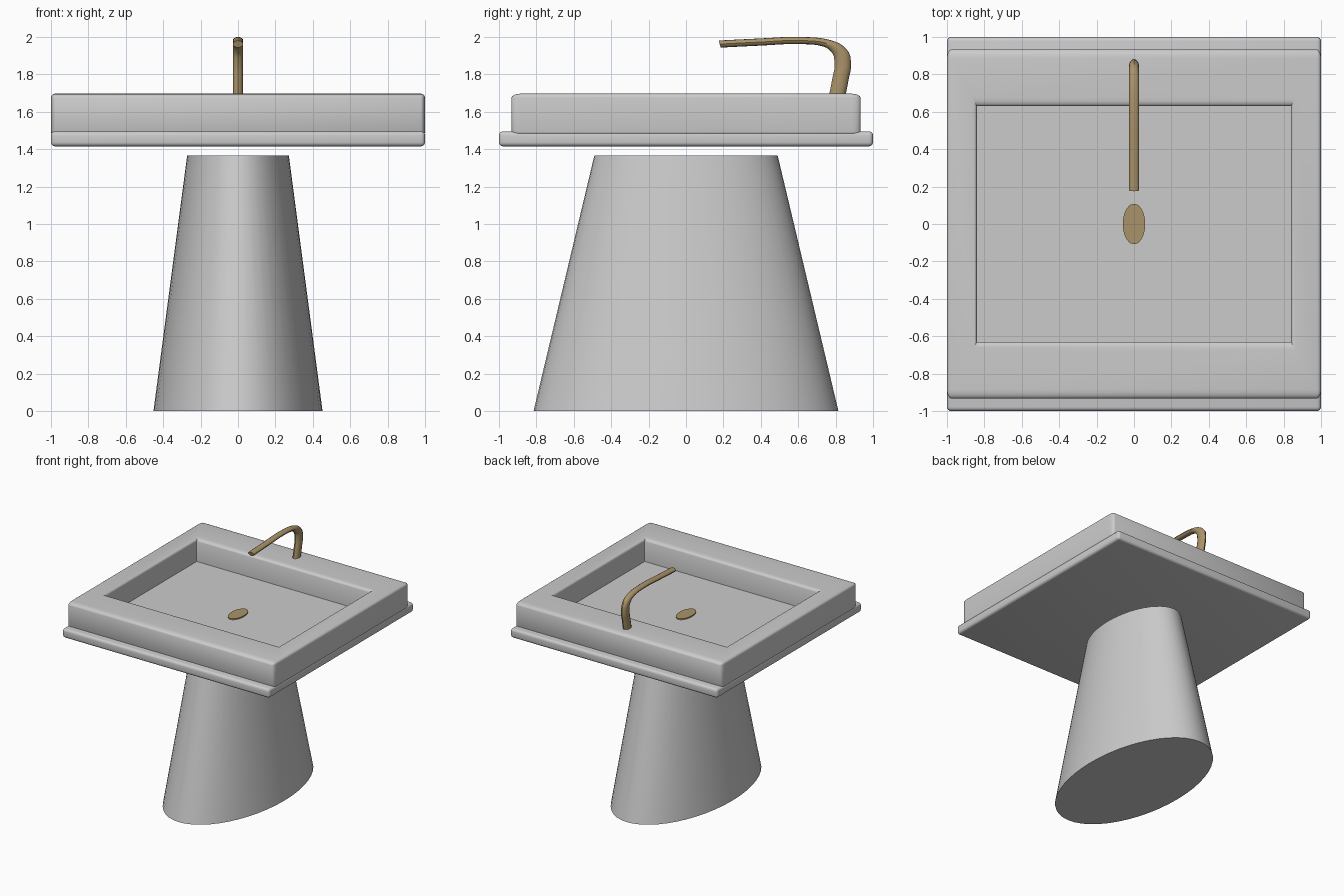
import bpy, bmesh, math
from mathutils import Vector

if "Cube" in bpy.data.objects:
    bpy.data.objects.remove(bpy.data.objects["Cube"])

brass = bpy.data.materials.new("brass")
brass.diffuse_color = (0.40, 0.29, 0.14, 1)
brass.use_nodes = True
brass.node_tree.nodes["Principled BSDF"].inputs["Base Color"].default_value = brass.diffuse_color


def finish(bm, name, scale=(1, 1, 1), material=None):
    bmesh.ops.scale(bm, vec=scale, verts=bm.verts)
    bmesh.ops.recalc_face_normals(bm, faces=bm.faces)
    mesh = bpy.data.meshes.new(name)
    bm.to_mesh(mesh)
    bm.free()
    ob = bpy.data.objects.new(name, mesh)
    bpy.context.collection.objects.link(ob)
    if material:
        mesh.materials.append(material)
    bpy.ops.object.select_all(action='DESELECT')
    ob.select_set(True)
    bpy.context.view_layer.objects.active = ob
    bpy.ops.object.shade_smooth_by_angle(angle=math.radians(35))
    return ob


def box(hx, hy, z0, z1):
    bm = bmesh.new()
    bmesh.ops.create_cube(bm, size=2)
    for v in bm.verts:
        v.co = Vector((v.co.x * hx, v.co.y * hy, z1 if v.co.z > 0 else z0))
    return bm


def bevel(bm, edges, width):
    bmesh.ops.bevel(bm, geom=edges, offset=width, segments=4, profile=0.5,
                    affect='EDGES', clamp_overlap=True)


def tapered(name, r0, r1, z0, z1, scale, material=None):
    bm = bmesh.new()
    bmesh.ops.create_cone(bm, cap_ends=True, segments=48,
                          radius1=r0, radius2=r1, depth=z1 - z0)
    bmesh.ops.translate(bm, vec=(0, 0, (z0 + z1) / 2), verts=bm.verts)
    return finish(bm, name, scale, material)


# Elliptical tapered pedestal
tapered("pedestal", 0.452, 0.272, 0, 1.365, (1, 1.803, 1))

# Base slab with rounded edges
bm = box(1, 1, 1.415, 1.495)
bevel(bm, bm.edges[:], 0.022)
finish(bm, "base_slab")

# Basin: recessed block, bevels stretched in y
stretch = 2.2
bm = box(1, 0.933 / stretch, 1.473, 1.697)
bm.faces.ensure_lookup_table()
top = max(bm.faces, key=lambda f: f.calc_center_median().z)
outer = bm.edges[:]
bmesh.ops.inset_individual(bm, faces=[top], thickness=0.1)
for v in top.verts:
    v.co.x = math.copysign(0.84, v.co.x)
    v.co.y = math.copysign(0.63 / stretch, v.co.y)
rim = list(top.edges)
floor = bmesh.ops.extrude_discrete_faces(bm, faces=[top])["faces"][0]
for v in floor.verts:
    v.co.z = 1.5
rim = [e for e in bm.edges if all(v.co.z > 1.69 for v in e.verts)
       and len({(round(abs(v.co.x), 3), round(abs(v.co.y), 3)) for v in e.verts}) == 1]
edges = list({e for e in rim} | {e for e in outer if e.is_valid})
bevel(bm, edges, 0.022)
finish(bm, "basin", (1, stretch, 1))

# Oval drain
tapered("drain", 0.06, 0.06, 1.49, 1.51, (1, 1.8, 1), brass)

# Faucet: round tube along a bent path, flattened by the object scale
scale = Vector((0.028, 0.044, 0.019))
path = [(0.805, 1.67), (0.825, 1.77), (0.838, 1.86), (0.815, 1.93),
        (0.75, 1.967), (0.6, 1.981), (0.4, 1.973), (0.18, 1.962)]
curve = bpy.data.curves.new("faucet", 'CURVE')
curve.dimensions = '3D'
curve.bevel_depth = 1
curve.bevel_resolution = 4
curve.resolution_u = 5
curve.use_fill_caps = True
spline = curve.splines.new('BEZIER')
spline.bezier_points.add(len(path) - 1)
for p, (y, z) in zip(spline.bezier_points, path):
    p.co = (0, y / scale.y, z / scale.z)
    p.handle_left_type = p.handle_right_type = 'AUTO'
tube = bpy.data.objects.new("faucet_path", curve)
bpy.context.collection.objects.link(tube)
bpy.context.view_layer.update()
bm = bmesh.new()
bm.from_mesh(tube.to_mesh())
tube.to_mesh_clear()
bpy.data.objects.remove(tube)
bmesh.ops.remove_doubles(bm, verts=bm.verts, dist=0.001)
finish(bm, "faucet", scale, brass)
